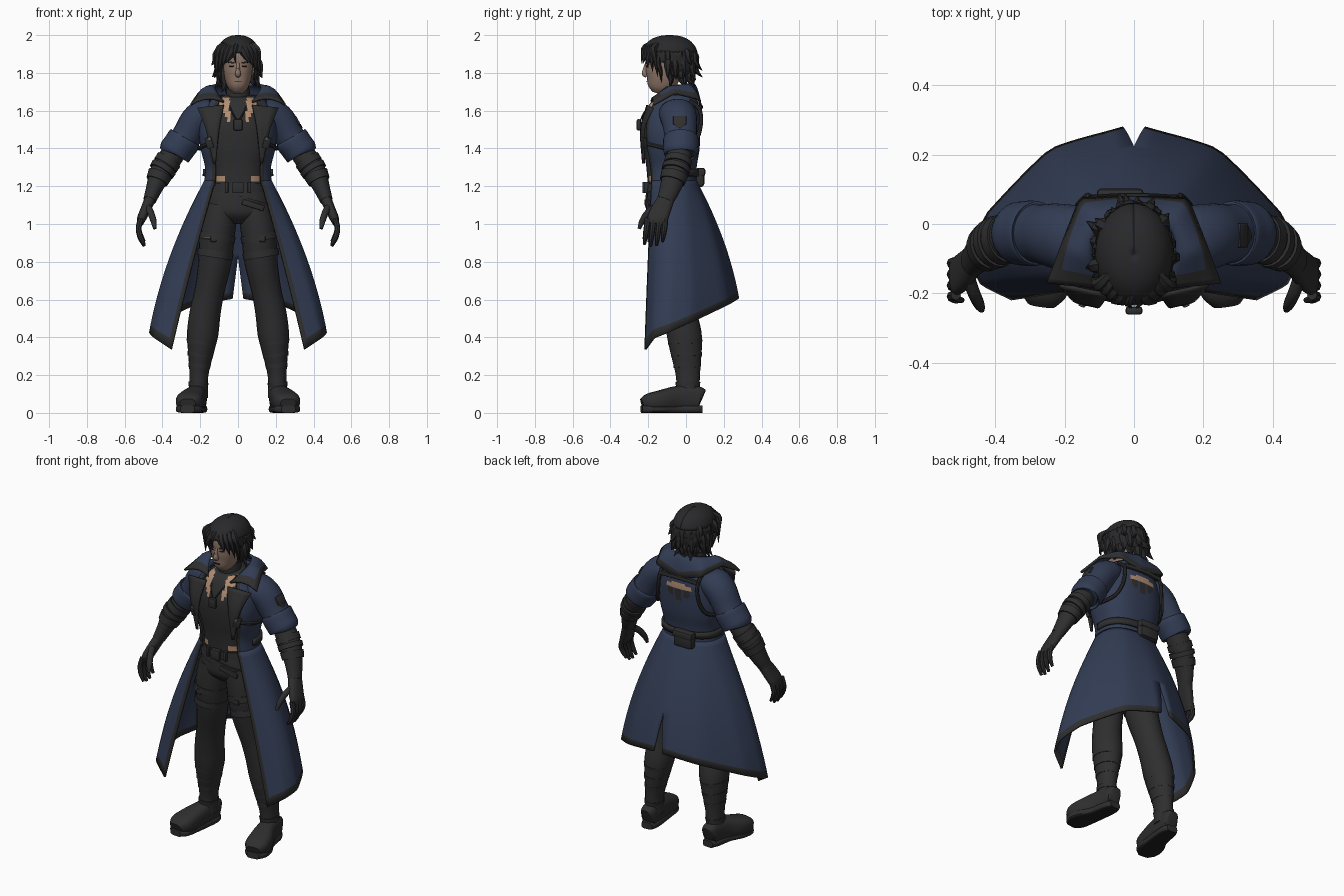
import bpy, bmesh, math, random
from mathutils import Vector, Matrix

if "Cube" in bpy.data.objects:
    bpy.data.objects.remove(bpy.data.objects["Cube"])
random.seed(4)
COLS = {"navy": (.032, .045, .088), "charcoal": (.028, .028, .028), "black_hair": (.022, .022, .024),
        "skin": (.45, .27, .17), "face_skin": (.28, .185, .14), "sole_black": (.015, .015, .015),
        "metal": (.12, .12, .12)}
MATS = {}
for k, c in COLS.items():
    MATS[k] = bpy.data.materials.new(k)
    MATS[k].diffuse_color = (*c, 1)


def finish(name, verts, faces, names, mirror=False, solid=0, angle=40):
    """Mesh object with one material name per face."""
    me = bpy.data.meshes.new(name)
    me.from_pydata([tuple(v) for v in verts], [], faces)
    used = sorted(set(names))
    for n in used:
        me.materials.append(MATS[n])
    for p, n in zip(me.polygons, names):
        p.material_index = used.index(n)
        p.use_smooth = True
    bm = bmesh.new()
    bm.from_mesh(me)
    bmesh.ops.recalc_face_normals(bm, faces=bm.faces)
    bm.to_mesh(me)
    bm.free()
    me.set_sharp_from_angle(angle=math.radians(angle))
    ob = bpy.data.objects.new(name, me)
    bpy.context.collection.objects.link(ob)
    if mirror:
        ob.modifiers.new("mirror", 'MIRROR')
    if solid:
        s = ob.modifiers.new("solid", 'SOLIDIFY')
        s.thickness, s.offset = solid, 0


def spline(pts, t, straight=False):
    """Catmull-Rom (or straight) path through tuples, t in 0..1."""
    n = len(pts) - 1
    i = min(int(t * n), n - 1)
    f = t * n - i
    p1, p2 = pts[i], pts[i + 1]
    if straight:
        return [a + (b - a) * f for a, b in zip(p1, p2)]
    p0 = pts[i - 1] if i else [2 * a - b for a, b in zip(p1, p2)]
    p3 = pts[i + 2] if i + 2 <= n else [2 * b - a for a, b in zip(p1, p2)]
    return [.5 * (2 * b + (c - a) * f + (2 * a - 5 * b + 4 * c - d) * f * f + (3 * b - a - 3 * c + d) * f ** 3)
            for a, b, c, d in zip(p0, p1, p2, p3)]


def spow(v, p):
    return math.copysign(abs(v) ** p, v)


def tube(name, secs, mat, n=20, sub=4, ref=(0, 1, 0), p=2.0, mirror=False):
    """Loft of ellipses (x, y, z, r_side, r_ref) across a path; mat is a name or rule(center)."""
    m = (len(secs) - 1) * sub
    S = [spline(secs, i / m) for i in range(m + 1)]
    P = [Vector(s[:3]) for s in S]
    V, F = [], []
    for i, s in enumerate(S):
        t = (P[min(i + 1, m)] - P[max(i - 1, 0)]).normalized()
        v = Vector(ref)
        v = (v - t * v.dot(t)).normalized()
        u = v.cross(t)
        for k in range(n):
            a = 2 * math.pi * k / n
            V.append(P[i] + u * spow(math.cos(a), 2 / p) * max(s[3], .001) + v * spow(math.sin(a), 2 / p) * max(s[4], .001))
    for i in range(m):
        for k in range(n):
            k2 = (k + 1) % n
            F.append((i * n + k, i * n + k2, i * n + n + k2, i * n + n + k))
    F += [tuple(range(n)), tuple(range(m * n, m * n + n))]
    names = [mat if isinstance(mat, str) else mat(sum((V[j] for j in f), Vector()) / len(f)) for f in F]
    finish(name, V, F, names, mirror)


def sheet(name, fn, us, vs, mat, solid=.012, mirror=True):
    """Grid surface fn(u, v); mat is a name or rule(u, v, center)."""
    V = [Vector(fn(u, v)) for v in vs for u in us]
    F, names, n = [], [], len(us)
    for j in range(len(vs) - 1):
        for i in range(n - 1):
            f = (j * n + i, j * n + i + 1, j * n + n + i + 1, j * n + n + i)
            F.append(f)
            c = sum((V[q] for q in f), Vector()) / 4
            names.append(mat if isinstance(mat, str) else mat((us[i] + us[i + 1]) / 2, (vs[j] + vs[j + 1]) / 2, c))
    finish(name, V, F, names, mirror, solid)


def box(name, loc, size, mat, rot=(0, 0, 0), bevel=.004, mirror=False):
    bm = bmesh.new()
    bmesh.ops.create_cube(bm, size=1, matrix=Matrix.Diagonal((*size, 1)))
    bmesh.ops.bevel(bm, geom=bm.edges[:], offset=min(bevel, min(size) * .4), segments=2, affect='EDGES', profile=.5)
    M = Matrix.Translation(loc)
    for a, ax in zip(rot, "XYZ"):
        M = M @ Matrix.Rotation(a, 4, ax)
    bm.verts.index_update()
    V = [M @ v.co for v in bm.verts]
    F = [tuple(v.index for v in f.verts) for f in bm.faces]
    bm.free()
    finish(name, V, F, [mat] * len(F), mirror)


def lin(n, a=0, b=1):
    return [a + (b - a) * i / n for i in range(n + 1)]


# Legs, pelvis and boots
tube("trouser_leg", [(.088, -.09, 1.1, .09, .11), (.11, -.09, .95, .094, .11), (.122, -.075, .8, .088, .1), (.15, -.05, .65, .079, .088),
                     (.174, -.03, .53, .082, .087), (.187, -.01, .42, .083, .092), (.196, 0, .33, .07, .084),
                     (.207, .01, .2, .05, .064), (.21, .01, .08, .052, .06)], "charcoal", mirror=True)
tube("pelvis", [(0, -.09, 1.0, .04, .06), (0, -.09, 1.05, .16, .11), (0, -.09, 1.12, .168, .118), (0, -.09, 1.22, .145, .11)],
     "charcoal", n=28, p=2.3)
tube("boot_foot", [(.211, .084, .072, .03, .05), (.211, .072, .076, .045, .06), (.214, .03, .08, .049, .068), (.226, -.05, .076, .057, .066),
                   (.25, -.135, .064, .071, .056), (.261, -.195, .055, .068, .048), (.266, -.23, .044, .042, .032)],
     "charcoal", ref=(0, 0, 1), p=2.8, mirror=True)
tube("boot_sole", [(.21, .086, .02, .035, .02), (.213, .04, .02, .051, .02), (.227, -.06, .02, .056, .02),
                   (.251, -.14, .02, .071, .02), (.262, -.2, .02, .067, .02), (.267, -.235, .02, .038, .02)],
     lambda c: "sole_black" if c.z < .004 else "charcoal", ref=(0, 0, 1), p=4, mirror=True)
for z, x, y, r1, r2 in [(.375, .192, -.005, .08, .092), (.31, .198, .002, .07, .084), (.25, .203, .006, .06, .074),
                        (.15, .209, .01, .054, .066)]:
    tube("boot_strap", [(x + .002, y, z - .012, r1 - .003, r2 - .003), (x, y, z + .012, r1, r2)], "charcoal", sub=1, mirror=True)
for z, x, y, r in [(.93, .114, -.089, .1), (.84, .121, -.08, .096)]:
    tube("thigh_strap", [(x + .003, y, z - .018, r, r + .014), (x - .003, y, z + .018, r, r + .014)], "charcoal", sub=1, mirror=True)
box("thigh_buckle", (.13, -.198, .92), (.03, .014, .03), "charcoal", mirror=True)
box("thigh_clip", (-.16, -.185, .925), (.04, .012, .008), "metal", rot=(0, 0, -.5))

# Belts
tube("waist_belt", [(0, -.09, 1.17, .156, .123), (0, -.09, 1.215, .15, .12)], "charcoal", n=28, sub=1, p=2.3)
box("belt_buckle", (0, -.216, 1.193), (.06, .03, .06), "charcoal")
box("belt_loop", (.06, -.205, 1.193), (.018, .03, .06), "charcoal", mirror=True)
tube("slant_belt", [(0, -.09, 1.115, .172, .124), (.01, -.09, 1.15, .17, .124)], "charcoal", n=28, sub=1, p=2.3)
box("slant_belt_tab", (.08, -.208, 1.1), (.12, .014, .03), "charcoal", rot=(0, .3, .1))


# Vest with bare skin showing at the collarbones and waist
def vest_rule(c):
    ax = abs(c.x)
    if c.y < -.08 and ((.045 < ax < .055 + .5 * (c.z - 1.545) and 1.545 < c.z < 1.67)
                       or (.072 < ax < .112 and 1.228 < c.z < 1.255)):
        return "skin"
    return "charcoal"


tube("vest", [(0, -.085, 1.18, .14, .115), (0, -.085, 1.3, .145, .125), (0, -.085, 1.42, .175, .142),
              (0, -.083, 1.52, .18, .147), (0, -.075, 1.6, .15, .128), (0, -.065, 1.66, .095, .095), (0, -.065, 1.69, .06, .065)],
     vest_rule, n=72, sub=8, p=2.4)
tube("neck_collar", [(0, -.07, 1.63, .07, .075), (0, -.08, 1.69, .064, .07), (0, -.085, 1.73, .058, .062)], "charcoal")
tube("collar_fold", [(0, -.076, 1.645, .072, .077), (0, -.08, 1.665, .072, .077)], "charcoal", sub=1)
tube("necklace", [(.055, -.15, 1.66, .004, .004), (.035, -.215, 1.6, .004, .004), (.005, -.243, 1.545, .004, .004)],
     "charcoal", n=6, mirror=True)
box("pendant", (0, -.25, 1.525), (.05, .024, .06), "charcoal", bevel=.012)

# Coat body
ROWS = [(.175, -.205, .05), (.168, -.21, .05), (.19, -.23, .065), (.2, -.24, .07), (.182, -.222, .07), (.12, -.17, .05)]


def coat(a, t, off=0):
    """Point on the coat torso; a = angle from the front, t = 0 waist .. 1 neck."""
    rx, yf, yb = spline(ROWS, t)
    return (spow(math.sin(a), .82) * (rx + off) if a < math.pi - 1e-6 else 0,
            (yf + yb) / 2 - spow(math.cos(a), .82) * ((yb - yf) / 2 + off), 1.2 + .48 * t)


def ang(u):
    return .72 + u * (math.pi - .72)


def coat_rule(u, v, c):
    if u < .06:
        return "charcoal"
    if c.y > 0:  # torn emblem on the back
        if 1.553 < c.z < 1.583 - .1 * c.x and c.x < .085:
            return "skin"
        if 1.47 + .6 * c.x < c.z < 1.557 and (c.x < .02 or .035 < c.x < .07):
            return "charcoal"
    return "navy"


sheet("coat_body", lambda u, v: coat(ang(u), v), [0, .02, .055] + lin(36, .08), lin(40), coat_rule)
sheet("coat_belt", lambda u, v: coat(ang(u), v, .012), lin(20, .3), lin(1, .11, .19), "charcoal")
box("back_pouch", (-.04, .072, 1.245), (.13, .05, .1), "charcoal", bevel=.018)
box("pouch_flap", (-.04, .077, 1.275), (.135, .05, .045), "charcoal", bevel=.012)

# Coat skirt with dark trim and back slit
HEM = [(.352, -.215, .335), (.44, -.17, .395), (.466, -.09, .427), (.42, .03, .48), (.24, .213, .567), (.03, .276, .605)]


def skirt(u, t):
    a = coat(ang(u), .06)
    h = [.65 * p + .35 * q for p, q in zip(spline(HEM, u, True), spline(HEM, u))]
    f = t + .5 * t * (1 - t) * min(1, .2 + 2.5 * u)
    x, y = a[0] + (h[0] - a[0]) * f, a[1] + (h[1] - a[1]) * f
    if u > .999:
        x = .03 * max(0, (t - .64) / .36)
    return x, y, a[2] + (h[2] - a[2]) * t


sheet("coat_skirt", skirt, [0, .04] + lin(30, .08), lin(24, 0, .93) + [.946, 1],
      lambda u, v, c: "charcoal" if v > .946 or u < .04 else "navy")

# Wide pointed collar and lapels
IN = [(.075, -.185, 1.645), (.12, -.1, 1.71), (.1, -.01, 1.735), (0, .04, 1.74)]
OUT = [(.25, -.17, 1.632), (.207, -.06, 1.692), (.154, .072, 1.658), (0, .08, 1.61)]


def collar(u, v):
    a, b = Vector(spline(IN, u)), Vector(spline(OUT, u, True))
    q = a.lerp(b, v) + Vector((0, 0, .1 * v * (1 - v)))
    return (0 if u > .999 else q.x, q.y, q.z)


sheet("coat_collar", collar, [0, .05, .1, .14] + lin(18, .18), [0, .2, .4, .6, .8, 1],
      lambda u, v, c: "charcoal" if v > .8 or u < .14 else "navy")
LA = [(.075, -.205, 1.63), (.1, -.238, 1.5), (.118, -.228, 1.32)]
LB = [(.215, -.175, 1.615), (.17, -.222, 1.5), (.13, -.222, 1.32)]
sheet("lapel", lambda u, v: Vector(spline(LA, v)).lerp(Vector(spline(LB, v)), u), lin(3), lin(10), "charcoal", solid=.01)

# Harness straps and side buckles
tube("harness_strap", [(.13, .02, 1.655, .011, .011), (.13, .074, 1.6, .011, .011), (.14, .074, 1.5, .011, .011), (.17, .035, 1.42, .011, .011),
                       (.203, -.06, 1.4, .011, .011), (.19, -.15, 1.41, .011, .011), (.135, -.225, 1.43, .011, .011)],
     "charcoal", n=8, mirror=True)
tube("harness_crossbar", [(-.13, .074, 1.615, .015, .01), (0, .08, 1.62, .015, .01), (.13, .074, 1.615, .015, .01)], "charcoal", n=8)
box("harness_buckle", (.15, -.222, 1.43), (.04, .02, .06), "charcoal", rot=(0, .3, .4), mirror=True)
box("harness_ring", (.15, -.234, 1.45), (.018, .01, .018), "metal", rot=(0, .3, .4), mirror=True)

# Sleeves, cuffs and the arm patch
tube("coat_sleeve", [(.13, -.05, 1.6, .06, .09), (.17, -.045, 1.585, .082, .098), (.22, -.035, 1.545, .086, .094),
                     (.268, -.028, 1.47, .08, .086), (.315, -.025, 1.4, .08, .086)], "navy", n=24, mirror=True)
tube("sleeve_cuff", [(.278, -.027, 1.458, .074, .082), (.283, -.027, 1.45, .09, .093), (.31, -.027, 1.412, .09, .094),
                     (.336, -.027, 1.377, .088, .09), (.34, -.027, 1.37, .07, .075)], "navy", n=24, mirror=True)
box("arm_patch", (.314, -.033, 1.548), (.012, .07, .05), "charcoal", rot=(0, -.5, 0))
tube("arm_patch_point", [(.326, -.033, 1.528, .006, .035), (.336, -.033, 1.507, .006, .012)], "charcoal", n=8, sub=1)

# Gloved forearms, bracer bands and hands
ARM = [(.31, -.03, 1.42, .06, .06), (.365, -.04, 1.34, .063, .066), (.412, -.06, 1.265, .058, .064),
       (.445, -.085, 1.185, .043, .055), (.468, -.11, 1.125, .034, .045)]
tube("glove_forearm", ARM, "charcoal", mirror=True)
for t, w, g in ((.3, .05, .007), (.42, .04, .01), (.56, .06, .008)):
    a, b = spline(ARM, t - w), spline(ARM, t + w)
    for s in (a, b):
        s[3] += g
        s[4] += g
    tube("bracer_band", [a, b], "charcoal", sub=1, mirror=True)
tube("glove_palm", [(.462, -.1, 1.14, .03, .042), (.488, -.13, 1.08, .027, .052), (.51, -.15, 1.03, .024, .054), (.518, -.155, 1.0, .016, .048)],
     "charcoal", p=2.5, mirror=True)
for i in range(4):
    y, d = -.205 + .032 * i, (.01, 0, .004, .025)[i]
    tube("finger", [(.514, y, 1.03, .015, .015), (.526, y - .004, .98, .015, .015), (.518, y - .01, .93 + d * .6, .014, .014),
                    (.496, y - .015, .882 + d, .008, .008)], "charcoal", n=8, sub=3, mirror=True)
tube("thumb", [(.48, -.15, 1.095, .018, .02), (.462, -.2, 1.06, .018, .019), (.447, -.232, 1.015, .016, .016), (.44, -.248, .975, .009, .009)],
     "charcoal", n=10, mirror=True)

# Head and face
tube("head", [(0, -.15, 1.692, .022, .028), (0, -.142, 1.72, .05, .064), (0, -.125, 1.77, .07, .087), (0, -.115, 1.83, .078, .1),
              (0, -.107, 1.9, .08, .104), (0, -.1, 1.965, .055, .07)], "face_skin", n=28, p=2.2)
tube("nose", [(0, -.208, 1.855, .008, .008), (0, -.216, 1.82, .01, .012), (0, -.218, 1.795, .015, .016), (0, -.207, 1.783, .012, .01)],
     "face_skin", n=10)
box("eye", (.034, -.204, 1.836), (.028, .012, .008), "sole_black", rot=(0, 0, .3), mirror=True)
box("eyebrow", (.035, -.206, 1.855), (.038, .012, .008), "black_hair", rot=(0, -.15, .3), mirror=True)
box("mouth", (0, -.207, 1.753), (.036, .01, .004), "sole_black", bevel=.001)
tube("ear", [(.076, -.09, 1.79, .008, .012), (.087, -.085, 1.82, .01, .022), (.086, -.08, 1.85, .008, .015)], "face_skin", n=10, mirror=True)

# Hair cap open at the face
C, R = Vector((0, -.087, 1.87)), Vector((.11, .146, .124))


def cap(u, v):
    th, ph = 2 * math.pi * u, v * 2.3 + .001
    s = math.sin(ph) ** .85
    return C + Vector((R.x * s * math.sin(th), R.y * s * math.cos(th), R.z * spow(math.cos(ph), .85)))


sheet("hair_cap_top", cap, lin(40), lin(10, 0, .58), "black_hair", mirror=False)
sheet("hair_cap_back", cap, lin(20, -.27, .27), lin(8, .57, 1), "black_hair", mirror=False)
sheet("hair_temple", cap, lin(6, .25, .38), lin(4, .55, .72), "black_hair")


def lock(pts, r=.026):
    secs = [(*q, r * w, r * w * .8) for q, w in zip(pts, (.7, 1.1, .75, .06))]
    tube("hair_lock", secs, "black_hair", n=7, sub=3)


# Layered locks around sides and back, flicking outward at the tips
for z0, z1, count, shift in [(1.93, 1.825, 9, 0), (1.89, 1.77, 10, .5), (1.83, 1.715, 8, 0)]:
    for i in range(count):
        a = math.radians(-102 + 204 * (i + .5 * shift) / (count - .5)) + random.uniform(-.08, .08)
        d = Vector((math.sin(a) * R.x, math.cos(a) * R.y, 0))
        h, k, sw = z0 - z1 + random.uniform(-.02, .02), random.uniform(1.05, 1.22), random.uniform(-.03, .03)
        w = (.7, .91, .97, k) if z0 > 1.85 else (.7, .8, .8, k - .12)
        lock([C + d * w[j] + Vector((sw * j / 3, 0, z0 - h * j / 3 - C.z)) for j in range(4)])
# Parted fringe sweeping to both sides
for s in (-1, 1):
    for j in range(4):
        e = j * .022
        lock([(s * (.008 + e * .8), -.15 + e * .2, 1.955), (s * (.026 + e), -.208 + e * .5, 1.925),
              (s * (.047 + e * .9), -.22 + e * .8, 1.885), (s * (.066 + e * .8), -.228 + e * 1.2, 1.85 - e * 1.1)], .024)
    lock([(s * .085, -.13, 1.92), (s * .1, -.15, 1.86), (s * .098, -.135, 1.81), (s * .09, -.13, 1.75)], .018)
    lock([(s * .085, -.08, 1.85), (s * .094, -.09, 1.8), (s * .1, -.08, 1.76), (s * .12, -.09, 1.72)], .02)
lock([(.0, -.17, 1.96), (-.01, -.22, 1.94), (-.018, -.232, 1.9), (-.012, -.235, 1.85)], .013)

for m in bpy.data.materials:
    if m.users and not m.is_grease_pencil:
        m.use_nodes = True
        m.node_tree.nodes["Principled BSDF"].inputs["Base Color"].default_value = m.diffuse_color
